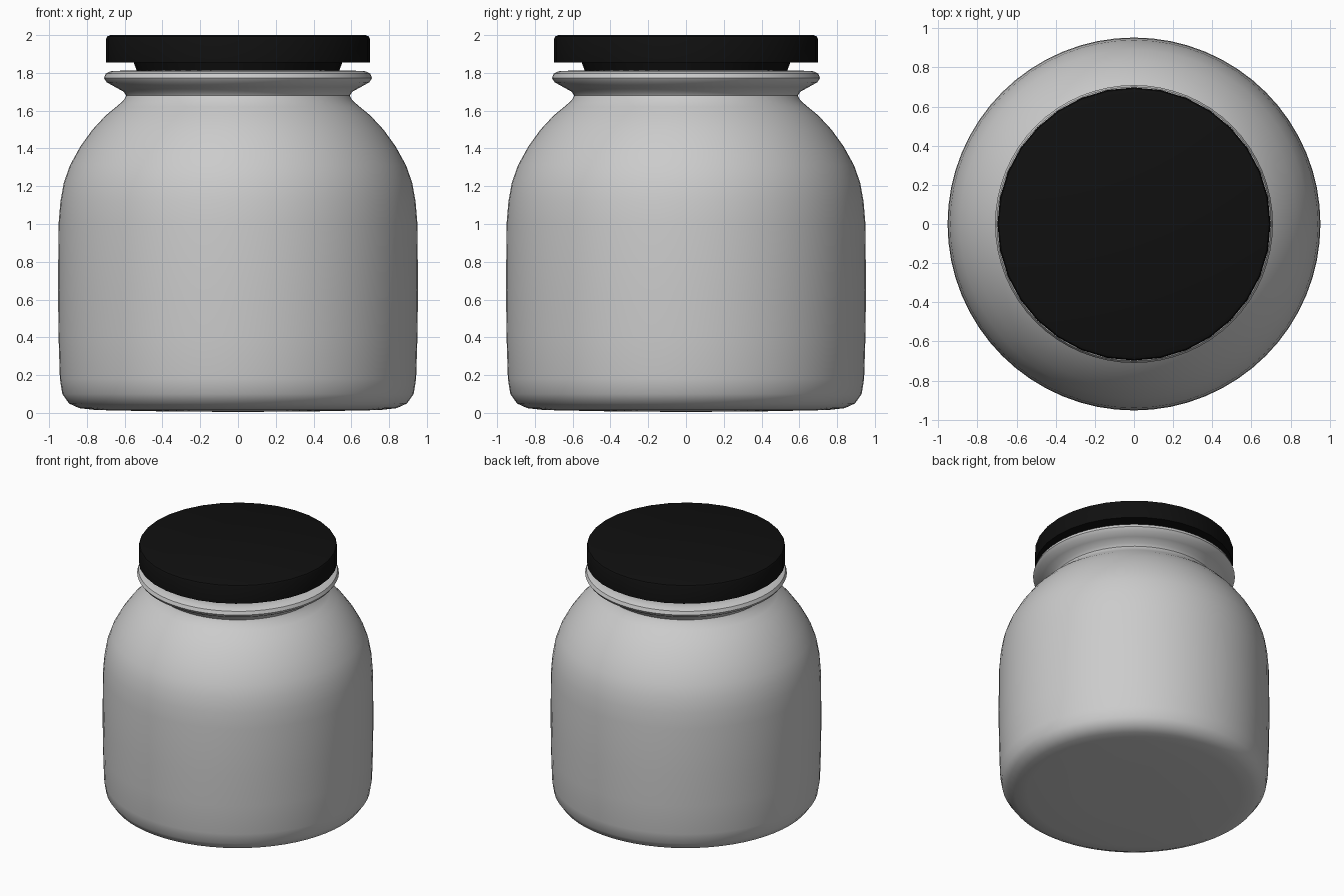
import bpy, math

if "Cube" in bpy.data.objects:
    bpy.data.objects.remove(bpy.data.objects["Cube"])


def lathe(name, profile, segments, color=None, angle=35):
    """Spin a (radius, z) profile around z; radius 0 points become poles."""
    verts, rings, faces = [], [], []
    for r, z in profile:
        start = len(verts)
        if r == 0:
            verts.append((0, 0, z))
            rings.append([start] * segments)
        else:
            for i in range(segments):
                a = 2 * math.pi * i / segments
                verts.append((r * math.cos(a), r * math.sin(a), z))
            rings.append(list(range(start, start + segments)))
    for lower, upper in zip(rings, rings[1:]):
        for i in range(segments):
            j = (i + 1) % segments
            quad = [lower[i], lower[j], upper[j], upper[i]]
            faces.append(list(dict.fromkeys(quad)))
    mesh = bpy.data.meshes.new(name)
    mesh.from_pydata(verts, [], faces)
    obj = bpy.data.objects.new(name, mesh)
    bpy.context.collection.objects.link(obj)
    if color:
        mat = bpy.data.materials.new(name + "_color")
        mat.diffuse_color = color
        mat.use_nodes = True
        mat.node_tree.nodes["Principled BSDF"].inputs["Base Color"].default_value = mat.diffuse_color
        mesh.materials.append(mat)
    bpy.ops.object.select_all(action='DESELECT')
    obj.select_set(True)
    bpy.context.view_layer.objects.active = obj
    bpy.ops.object.shade_smooth_by_angle(angle=math.radians(angle))
    return obj


# Jar: rounded base, near-straight wall, domed shoulder, neck and flared rim,
# then back down the inside wall
lathe("jar_body", [
    (0, 0.005), (0.40, 0.008), (0.75, 0.015), (0.84, 0.025), (0.895, 0.05),
    (0.93, 0.10), (0.943, 0.18), (0.95, 0.40), (0.953, 0.65), (0.95, 1.0),
    (0.94, 1.12), (0.922, 1.22), (0.89, 1.31), (0.835, 1.41), (0.77, 1.50),
    (0.70, 1.575), (0.645, 1.62), (0.605, 1.655), (0.592, 1.68),
    (0.605, 1.70), (0.65, 1.725), (0.695, 1.75), (0.71, 1.772),
    (0.70, 1.797), (0.67, 1.81), (0.60, 1.812), (0.555, 1.80),
    (0.545, 1.70), (0.56, 1.65), (0.65, 1.56), (0.79, 1.40), (0.87, 1.22),
    (0.90, 1.0), (0.90, 0.20), (0.87, 0.10), (0.78, 0.06), (0, 0.055),
], 64)

# Lid: disc with a softened top edge and a tapered plug seated in the neck
lathe("lid", [
    (0, 1.78), (0.525, 1.78), (0.552, 1.855), (0.698, 1.855),
    (0.698, 1.982), (0.692, 1.993), (0.675, 2.0), (0, 2.0),
], 32, color=(0.005, 0.005, 0.005, 1))
# The inner spin ends with its normals facing the cavity, the outer ones outward
